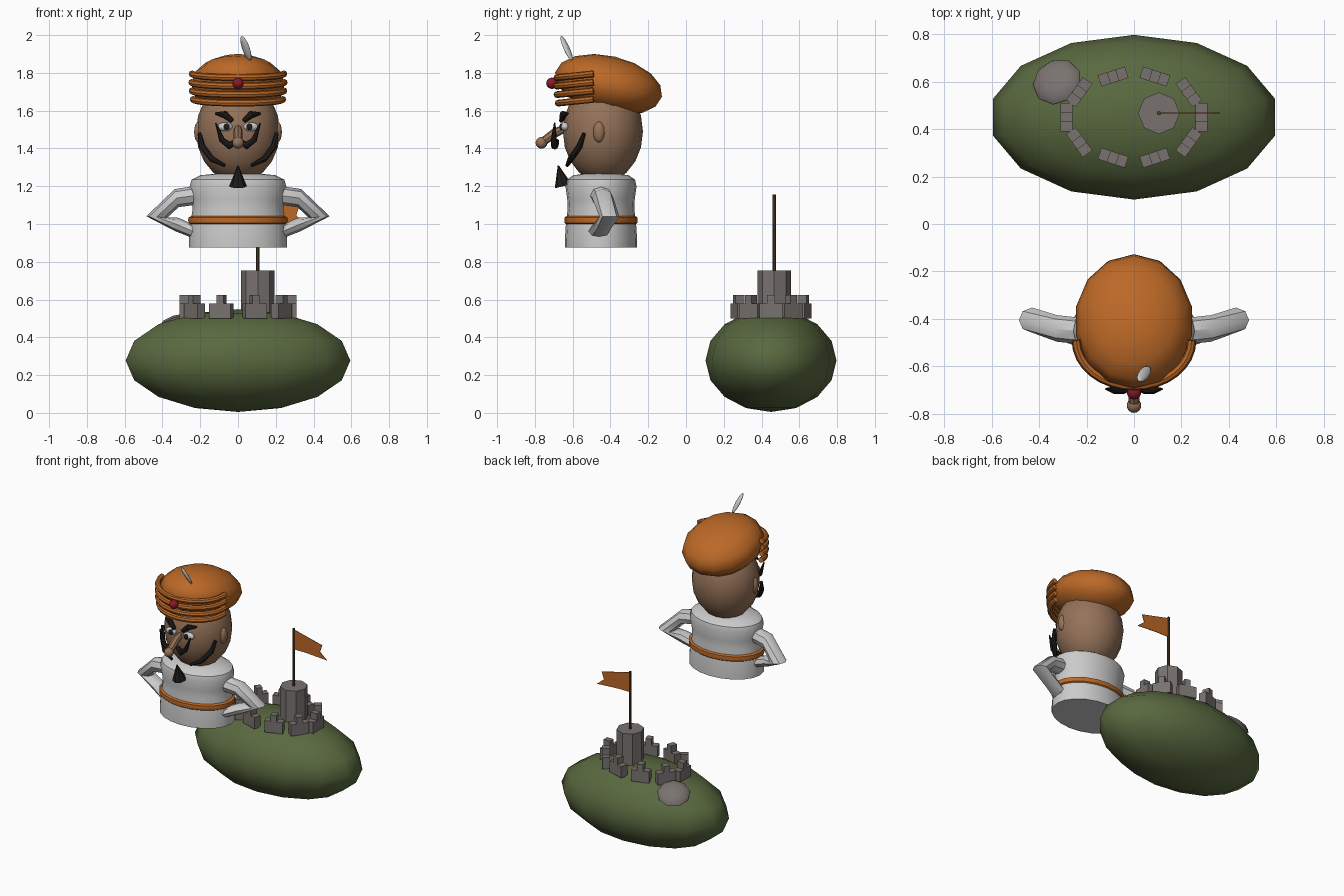
import bpy, bmesh, math
from mathutils import Vector, Matrix, Euler

if "Cube" in bpy.data.objects:
    bpy.data.objects.remove(bpy.data.objects["Cube"])

def material(name, rgb):
    m = bpy.data.materials.new(name)
    m.diffuse_color = (*rgb, 1)
    m.use_nodes = True
    m.node_tree.nodes["Principled BSDF"].inputs["Base Color"].default_value = m.diffuse_color
    return m

GREEN = material("grass", (0.10, 0.14, 0.05))
STONE = material("stone", (0.19, 0.17, 0.16))
ORANGE = material("orange", (0.50, 0.14, 0.02))
SKIN = material("skin", (0.30, 0.17, 0.10))
BLACK = material("black", (0.015, 0.012, 0.01))
RED = material("red", (0.25, 0.01, 0.02))
WOOD = material("wood", (0.09, 0.05, 0.02))
CLOTH = material("cloth", (0.62, 0.62, 0.60))

def finish(name, bm, mat=None, angle=40):
    bmesh.ops.recalc_face_normals(bm, faces=bm.faces[:])
    me = bpy.data.meshes.new(name)
    bm.to_mesh(me)
    bm.free()
    me.shade_smooth()
    me.set_sharp_from_angle(angle=math.radians(angle))
    if mat:
        me.materials.append(mat)
    ob = bpy.data.objects.new(name, me)
    bpy.context.collection.objects.link(ob)
    return ob

def ellipsoid(name, loc, radii, mat=None, rot=None, u=14, v=8):
    rot = rot if rot is not None else Matrix()
    bm = bmesh.new()
    mat4 = Matrix.Translation(loc) @ rot.to_4x4() @ Matrix.Diagonal((*radii, 1))
    bmesh.ops.create_uvsphere(bm, u_segments=u, v_segments=v, radius=1, matrix=mat4)
    return finish(name, bm, mat, 60)

def loft(name, rings, mat=None, angle=40):
    """Skin a list of equal-sized point rings and cap both ends."""
    bm = bmesh.new()
    loops = [[bm.verts.new(p) for p in r] for r in rings]
    n = len(loops[0])
    for a, b in zip(loops, loops[1:]):
        for i in range(n):
            j = (i + 1) % n
            bm.faces.new((a[i], a[j], b[j], b[i]))
    bm.faces.new(loops[0])
    bm.faces.new(loops[-1])
    return finish(name, bm, mat, angle)

def circle(n):
    return [(math.cos(2 * math.pi * i / n), math.sin(2 * math.pi * i / n)) for i in range(n)]

def tube(name, pts, radii, mat=None, n=8):
    pts = [Vector(p) for p in pts]
    rings = []
    for i, p in enumerate(pts):
        t = (pts[min(i + 1, len(pts) - 1)] - pts[max(i - 1, 0)]).normalized()
        up = Vector((0, 0, 1)) if abs(t.z) < 0.95 else Vector((0, 1, 0))
        a = t.cross(up).normalized()
        b = a.cross(t)
        rings.append([p + (a * c + b * s) * radii[i] for c, s in circle(n)])
    return loft(name, rings, mat)

def lathe(name, centre, profile, squash, mat=None, n=16, angle=40):
    x, y = centre
    rings = [[(x + r * s, y + r * c * squash, z) for c, s in circle(n)] for r, z in profile]
    return loft(name, rings, mat, angle)

# Hill with a half-buried rock
ellipsoid("hill", (0, 0.45, 0.277), (0.61, 0.347, 0.272), GREEN)
tilt = Vector((-0.86, 1.26, 2.7)).to_track_quat('Z', 'Y').to_matrix()
ellipsoid("buried_rock", (-0.325, 0.60, 0.465), (0.105, 0.105, 0.035), STONE, tilt, 9, 6)

# Ring of wall blocks, each with one raised merlon
for k in range(10):
    a = 2 * math.pi * k / 10
    bm = bmesh.new()
    place = Matrix.Translation((0.285 * math.cos(a), 0.45 + 0.18 * math.sin(a), 0)) @ Matrix.Rotation(a, 4, 'Z')
    outline = [(-0.06, 0.50), (0.06, 0.50), (0.06, 0.58), (0.02, 0.58),
               (0.02, 0.625), (-0.02, 0.625), (-0.02, 0.58), (-0.06, 0.58)]
    f = bm.faces.new([bm.verts.new(place @ Vector((-0.025, y, z))) for y, z in outline])
    ext = bmesh.ops.extrude_face_region(bm, geom=[f])
    moved = [g for g in ext["geom"] if isinstance(g, bmesh.types.BMVert)]
    bmesh.ops.translate(bm, verts=moved, vec=place.to_3x3() @ Vector((0.05, 0, 0)))
    finish("wall_block", bm, STONE, 20)

# Keep, flagpole and swallow-tailed flag
lathe("keep", (0.105, 0.467), [(0.088, 0.46), (0.088, 0.755)], 1, STONE, 8, 20)
lathe("flagpole", (0.105, 0.467), [(0.009, 0.74), (0.009, 1.155)], 1, WOOD, 8)
flag = [(0.105, 1.148), (0.20, 1.125), (0.325, 1.095), (0.308, 1.045), (0.362, 1.0), (0.20, 1.01), (0.105, 1.01)]
loft("flag", [[(x, y, z) for x, z in flag] for y in (0.465, 0.469)], ORANGE, 20)

# Torso and sash
lathe("torso", (0, -0.45),
      [(0.26, 0.875), (0.26, 0.92), (0.253, 1.0), (0.24, 1.08), (0.243, 1.13),
       (0.256, 1.20), (0.245, 1.235), (0.20, 1.258), (0.10, 1.268)], 0.735, CLOTH, 20)
lathe("sash", (0, -0.45),
      [(0.25, 0.997), (0.262, 1.005), (0.264, 1.02), (0.262, 1.035), (0.245, 1.043)], 0.735, ORANGE, 20)

# Bent arms: each ring is centre, half width in y, then the bend-side offset (x, z)
ARM = [((0.235, -0.45, 1.15), 0.056, 0, 0.05), ((0.325, -0.44, 1.137), 0.056, 0.01, 0.048),
       ((0.43, -0.405, 1.037), 0.053, 0.055, 0.004), ((0.325, -0.435, 0.998), 0.05, 0.01, -0.035),
       ((0.235, -0.462, 0.96), 0.056, 0, -0.036)]
for s in (-1, 1):
    loft("arm", [[(s * (c[0] + dx * q), c[1] + wy * p, c[2] + dz * q) for p, q in circle(8)]
                 for c, wy, dx, dz in ARM], CLOTH)

# Head, turban dome and wrapped bands
ellipsoid("head", (0, -0.44, 1.49), (0.222, 0.212, 0.27), SKIN, u=16, v=10)
ellipsoid("turban", (0, -0.41, 1.738), (0.25, 0.29, 0.152), ORANGE, Euler((math.radians(-13), 0, 0)).to_matrix())
for z, r in ((1.795, 0.243), (1.75, 0.245), (1.705, 0.243), (1.66, 0.237)):
    arc = [math.pi * (1 + i / 16) for i in range(17)]
    tube("turban_band", [(r * math.cos(a), -0.49 + (r - 0.05) * math.sin(a), z + 0.02 * math.sin(a))
                         for a in arc], [0.018] * 17, ORANGE)
ellipsoid("jewel", (0, -0.71, 1.745), (0.03, 0.03, 0.03), RED)
lean = Vector((-0.045, -0.06, 0.135)).to_track_quat('Z', 'Y').to_matrix()
ellipsoid("feather", (0.042, -0.632, 1.93), (0.024, 0.012, 0.075), CLOTH, lean, 10)

# Nose
tube("nose_bridge", [(0, -0.63, 1.51), (0, -0.69, 1.485), (0, -0.765, 1.43)], [0.018, 0.025, 0.022], SKIN)
ellipsoid("nose_tip", (0, -0.765, 1.43), (0.031, 0.031, 0.031), SKIN)

# Paired face parts
for s in (-1, 1):
    ellipsoid("ear", (s * 0.208, -0.46, 1.487), (0.025, 0.032, 0.056), SKIN)
    ellipsoid("eye", (s * 0.068, -0.64, 1.515), (0.04, 0.022, 0.024), CLOTH)
    ellipsoid("pupil", (s * 0.06, -0.66, 1.515), (0.016, 0.01, 0.018), BLACK)
    tube("eyebrow", [(s * 0.03, -0.66, 1.545), (s * 0.07, -0.65, 1.58), (s * 0.12, -0.625, 1.585)],
         [0.012, 0.02, 0.006], BLACK)
    tube("moustache", [(s * 0.008, -0.685, 1.44), (s * 0.045, -0.695, 1.415), (s * 0.085, -0.70, 1.445),
                       (s * 0.118, -0.695, 1.535)], [0.014, 0.021, 0.016, 0.004], BLACK)
    tube("jaw_whisker", [(s * 0.205, -0.54, 1.48), (s * 0.19, -0.565, 1.41), (s * 0.14, -0.61, 1.345),
                         (s * 0.07, -0.63, 1.31)], [0.01, 0.017, 0.017, 0.009], BLACK)

# Pointed beard, narrow end up
tube("beard", [(0, -0.65, 1.20), (0, -0.676, 1.31)], [0.046, 0.003], BLACK)
